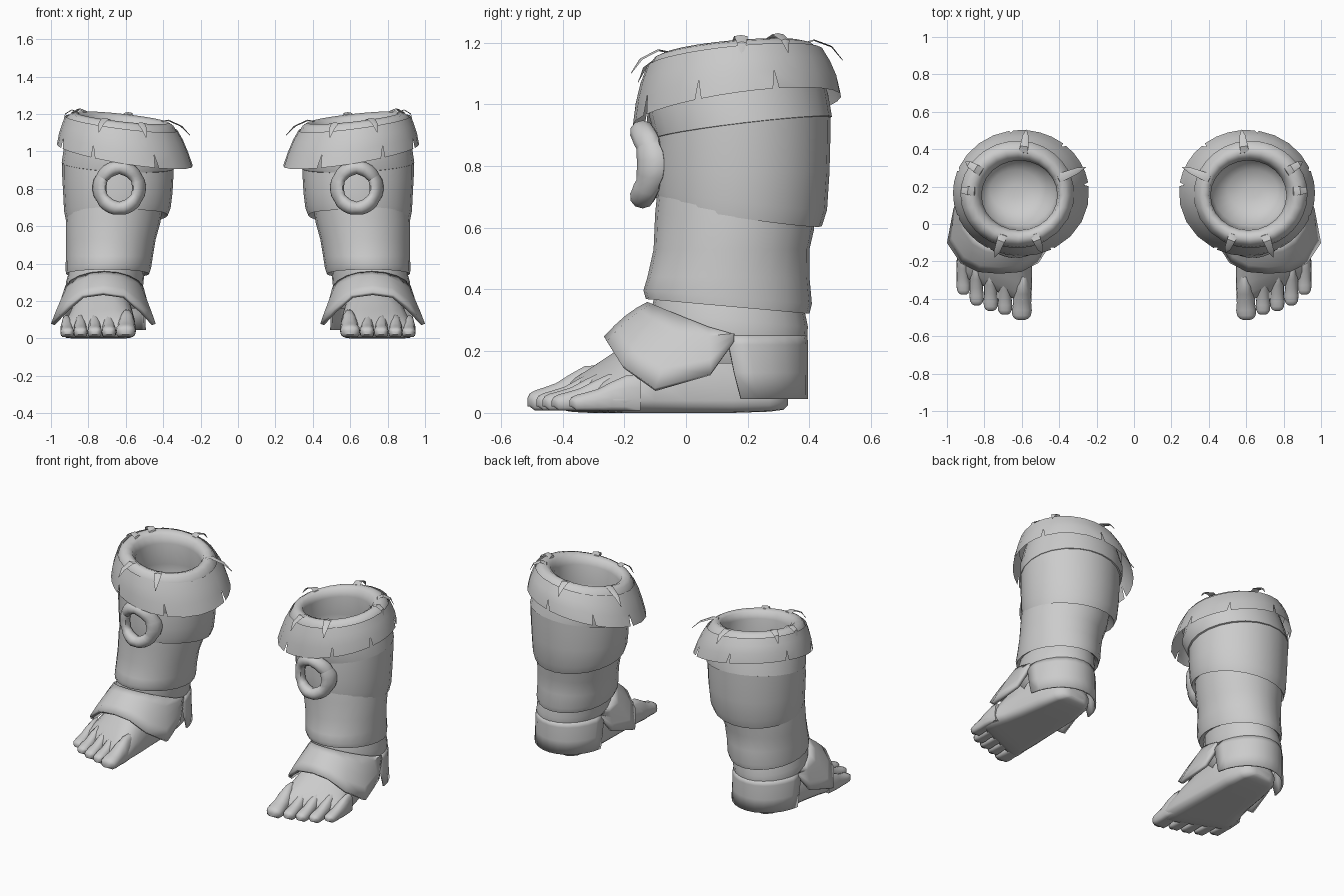
import bpy, bmesh
from math import sin, cos, pi, radians
from mathutils import Vector

if "Cube" in bpy.data.objects:
    bpy.data.objects.remove(bpy.data.objects["Cube"])

N = 24

def make(name, rows, closed=True, cap0=False, cap1=False, thick=0, angle=35):
    """Skin a list of equal-length point rows, mirrored to both legs."""
    bm = bmesh.new()
    vs = [[bm.verts.new(p) for p in r] for r in rows]
    n = len(rows[0])
    for a, b in zip(vs, vs[1:]):
        for i in range(n if closed else n - 1):
            j = (i + 1) % n
            bm.faces.new((a[i], a[j], b[j], b[i]))
    if cap0:
        bm.faces.new(vs[0][::-1])
    if cap1:
        bm.faces.new(vs[-1])
    return finish(name, bm, thick, angle)

def finish(name, bm, thick=0, angle=35):
    bmesh.ops.recalc_face_normals(bm, faces=bm.faces)
    me = bpy.data.meshes.new(name)
    bm.to_mesh(me)
    bm.free()
    ob = bpy.data.objects.new(name, me)
    bpy.context.collection.objects.link(ob)
    bpy.ops.object.select_all(action='DESELECT')
    ob.select_set(True)
    bpy.context.view_layer.objects.active = ob
    bpy.ops.object.shade_smooth_by_angle(angle=radians(angle))
    if thick:
        m = ob.modifiers.new("thickness", 'SOLIDIFY')
        m.thickness = thick
        m.offset = 0
    ob.modifiers.new("both_legs", 'MIRROR').use_mirror_merge = False
    return ob

def on_ring(a, z, x0, x1, y0, y1, sx=0, sy=0):
    """Point on a tilted ellipse given by its x and y limits."""
    rx, ry = (x1 - x0) / 2, (y1 - y0) / 2
    dx, dy = rx * cos(a), ry * sin(a)
    return Vector(((x0 + x1) / 2 + dx, (y0 + y1) / 2 + dy, z + sx * dx + sy * dy))

def ring(*r):
    return [on_ring(2 * pi * i / N, *r) for i in range(N)]

# Leg wraps: ankle band, shin band, bulging knee band, thigh band
make("ankle_wrap", [ring(*r) for r in (
    (.16, .54, .90, -.06, .37), (.22, .515, .925, -.10, .39, 0, -.05),
    (.30, .505, .92, -.115, .395, 0, -.08), (.37, .50, .90, -.10, .38, 0, -.08))])
make("shin_wrap", [ring(*r) for r in (
    (.36, .50, .90, -.10, .38, 0, -.08), (.345, .475, .92, -.13, .40, 0, -.09),
    (.375, .465, .922, -.138, .408, 0, -.08), (.44, .455, .92, -.125, .40),
    (.53, .44, .92, -.105, .40), (.62, .415, .92, -.10, .415, 0, -.1),
    (.72, .40, .91, -.09, .42, 0, -.1))])
make("knee_wrap", [ring(*r) for r in (
    (.68, .41, .90, -.08, .42, -.05, -.13), (.645, .375, .92, -.095, .44, -.05, -.15),
    (.69, .36, .93, -.10, .457, -.03, -.12), (.78, .35, .935, -.10, .465),
    (.87, .345, .94, -.10, .468, 0, .1), (.94, .345, .94, -.095, .468, 0, .1))])
make("thigh_wrap", [ring(*r) for r in (
    (.92, .35, .93, -.09, .46, .05, .12), (.925, .335, .943, -.10, .473, .05, .12),
    (1.0, .31, .93, -.12, .46, .08, .12), (1.1, .33, .90, -.10, .43, .1, .1))])

# Rolled rim of the top cuff and the hollow inside
make("cuff_rim", [ring(*r) for r in (
    (1.10, .315, .93, -.13, .455, .13, .1), (1.14, .325, .92, -.123, .44, .13, .1),
    (1.17, .345, .895, -.105, .412, .12, .09), (1.18, .37, .865, -.08, .385, .11, .09),
    (1.165, .40, .835, -.048, .355, .1, .09), (1.12, .41, .815, -.033, .34, .1, .08),
    (1.0, .40, .83, -.03, .36), (.86, .42, .83, -.01, .36),
    (.79, .50, .77, .07, .29), (.775, .58, .68, .14, .21))], cap1=True, angle=60)

# Hanging skirt of the cuff: one cloth whose hem is parted by short narrow slits
bounds = [-118, -62, -22, 22, 82, 130, 172, 242]
bm = bmesh.new()
levels = ((1.15, .322, .925, -.127, .443, .13, .1), (1.10, .292, .942, -.148, .47, .13, .11),
          (1.045, .265, .957, -.163, .49, .15, .13), (.98, .24, .968, -.172, .503, .16, .14))
for a0, a1 in zip(bounds, bounds[1:]):
    rows = []
    for r, g in zip(levels, (0, 0, 0, 1.8)):
        pts = [on_ring(radians(a0 + g + (a1 - a0 - 2 * g) * i / 4), *r) for i in range(5)]
        rows.append([bm.verts.new(p) for p in pts])
    for p, q in zip(rows, rows[1:]):
        for i in range(4):
            bm.faces.new((p[i], p[i + 1], q[i + 1], q[i]))
bmesh.ops.remove_doubles(bm, verts=bm.verts, dist=.0005)
finish("cuff_skirt", bm)

# Pointed tufts lying over the rim, some curling away from it
for a, reach in ((-112, .03), (-70, .05), (5, .0), (33, .02), (97, .05), (157, .08)):
    path = [(.21, 1.12, .02), (.235, 1.178, .024), (.27, 1.186, .022),
            (.305 + reach * .5, 1.16, .016), (.315 + reach, 1.115, .001)]
    rows = []
    for r, z, w in path:
        t = radians(a)
        c = Vector((.62 + r * cos(t), .155 + r * sin(t) * .97,
                    z + .12 * r * cos(t) + .09 * r * sin(t)))
        side = Vector((-sin(t), cos(t), 0)) * w
        rows.append([c - side, c + Vector((0, 0, .004)), c + side])
    make("cuff_tuft", rows, closed=False)

# Ring ornament bent round the shin, made of puffy wrapped lengths
rows = []
for i in range(30):
    t = 2 * pi * i / 30 + pi / 6
    tube = .033 if i % 5 == 0 else .037
    row = []
    for j in range(10):
        b = 2 * pi * j / 10
        r = .106 + tube * cos(b)
        x, z = r * cos(t), r * sin(t)
        row.append((.635 + x, -.143 + 2.6 * x * x + 1.1 * tube * sin(b), .805 + z * 1.02))
    rows.append(row)
make("ring_ornament", rows + [rows[0]], angle=50)

# Foot body: flat-soled cross-sections, skewed so the toe line slants back outwards
def section(y, x0, x1, h, z0=.0, n=20, skew=0, fall=0):
    pts = []
    for i in range(n):
        t = 2 * pi * i / n
        c, s = cos(t), sin(t)
        dx = (x1 - x0) / 2 * (abs(c) ** .8 * (1 if c > 0 else -1))
        low = z0 + min(.04, h * .4)
        z = low + (h * (1 - fall * c) - low) * s if s > 0 else \
            low + (low - z0) * max(-1, 1.6 * s)
        pts.append(((x0 + x1) / 2 + dx, y + skew * dx, z))
    return pts

make("foot", [section(*s) for s in (
    (.33, .65, .77, .07, .025), (.315, .61, .81, .11, .01), (.27, .58, .84, .18, .004),
    (.15, .56, .865, .30), (0, .555, .89, .32), (-.12, .55, .915, .27, 0, 20, .1, .1),
    (-.2, .545, .935, .205, 0, 20, .25, .15), (-.265, .545, .948, .155, 0, 20, .35, .15),
    (-.315, .55, .95, .115, .003, 20, .4, .12), (-.345, .56, .94, .08, .01, 20, .42, .1),
    (-.355, .58, .92, .06, .02, 20, .42, .1))], cap0=True, cap1=True, angle=60)

# Toes, big toe innermost
for x, tip, w, h, lean in ((.602, -.513, .052, .075, .01), (.690, -.485, .038, .066, .0),
                           (.766, -.465, .038, .064, .0), (.841, -.435, .037, .062, -.003),
                           (.911, -.378, .036, .06, -.008)):
    root = tip + .23
    rows = []
    for f, k, hh in ((0, .5, 2.1), (.2, .8, 2.05), (.4, .95, 1.7), (.6, .93, 1.3),
                     (.78, 1.03, 1.1), (.9, .95, .98), (.97, .7, .85), (1, .35, .65)):
        cx = x - lean * (1 - f)
        rows.append(section(root + (tip - root) * f, cx - w * k, cx + w * k, h * hh,
                            .008 if f < .97 else .02, 14))
    make("toe", rows, cap0=True, cap1=True, angle=60)

# Instep cuff: flares from the ankle to a saddle-shaped hem with low side points
half = [(.11, -.25, .225), (.20, -.205, .15), (.27, -.10, .075), (.235, .08, .125),
        (.205, .155, .23)]
hem = [(.72 - x, y, z) for x, y, z in half[::-1]] + [(.72, -.258, .24)] + \
      [(.72 + x, y, z) for x, y, z in half]
neck = []
for i in range(11):
    t = radians(-95 + 19 * i)
    neck.append((.715 + .205 * sin(t), .135 - .255 * cos(t), .25 + .10 * max(0, cos(t))))
rows = []
for k in range(5):
    f = k / 4
    rows.append([Vector(p).lerp(Vector(q), f) + Vector((0, 0, .012 * sin(pi * f)))
                 for p, q in zip(neck, hem)])
make("instep_cuff", rows, closed=False, thick=.022, angle=45)

# Heel flap hanging behind the foot
rows = []
for z, rx, ry, a0 in ((.25, .205, .25, 0), (.22, .212, .253, 0), (.13, .215, .253, 4),
                      (.045, .22, .253, 9)):
    rows.append([(.715 + rx * cos(radians(a0 + (180 - 2 * a0) * i / 12)),
                  .138 + ry * sin(radians(a0 + (180 - 2 * a0) * i / 12)), z)
                 for i in range(13)])
make("heel_flap", rows, closed=False, thick=.01)
